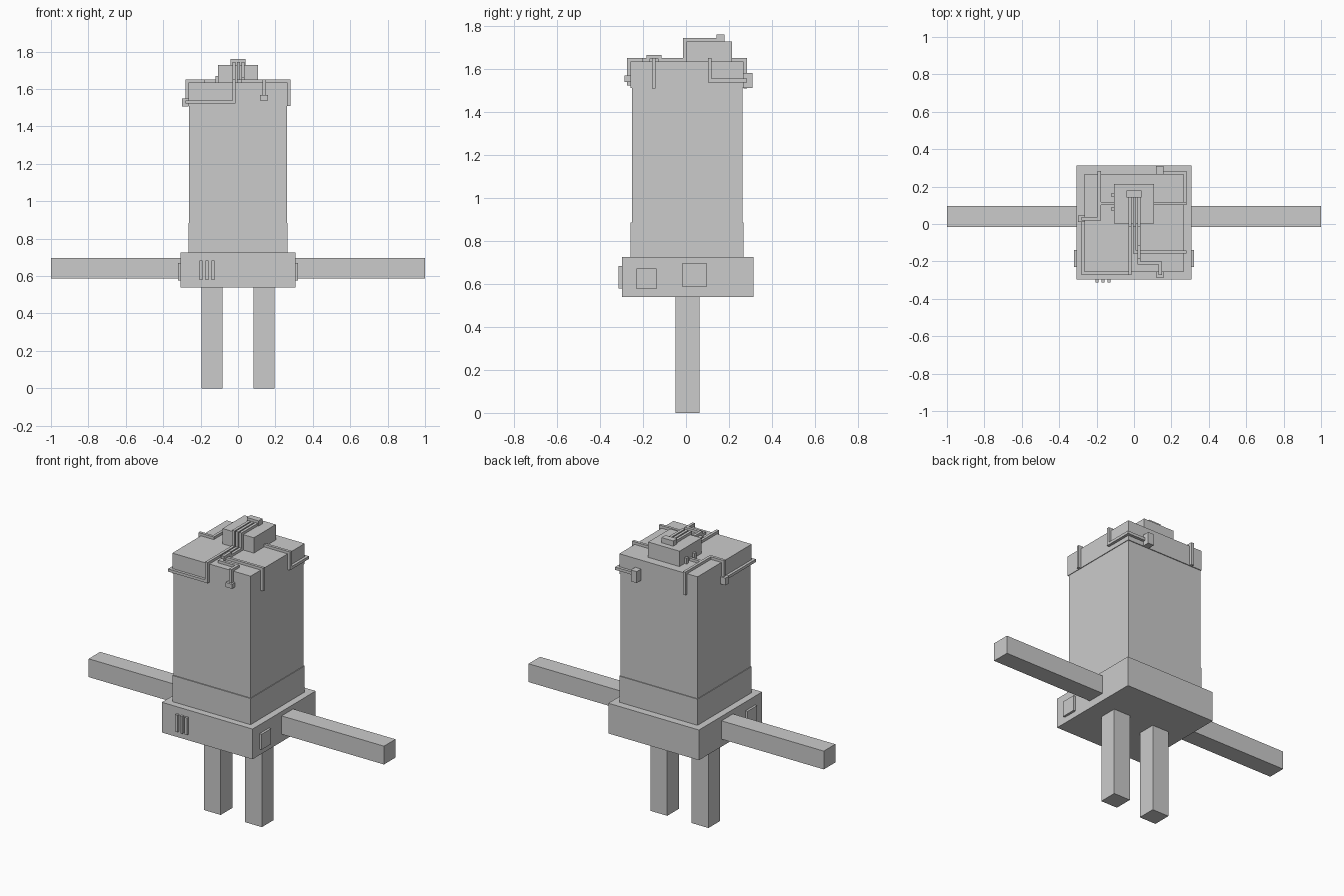
import bpy, bmesh
from mathutils import Vector

if "Cube" in bpy.data.objects:
    bpy.data.objects.remove(bpy.data.objects["Cube"])

T = 0.0085          # half thickness of a wire


def add_boxes(name, boxes):
    """One object made of axis-aligned boxes given as (min corner, max corner)."""
    bm = bmesh.new()
    for lo, hi in boxes:
        lo, hi = Vector(lo), Vector(hi)
        vs = bmesh.ops.create_cube(bm, size=1)["verts"]
        for v in vs:
            v.co = Vector([(lo[i] + hi[i]) / 2 + v.co[i] * (hi[i] - lo[i]) for i in range(3)])
    mesh = bpy.data.meshes.new(name)
    bm.to_mesh(mesh)
    bm.free()
    ob = bpy.data.objects.new(name, mesh)
    bpy.context.collection.objects.link(ob)
    return ob


def box(name, x, y, z):
    return add_boxes(name, [((x[0], y[0], z[0]), (x[1], y[1], z[1]))])


def pair(name, x, y, z):
    """The same box on the right and mirrored on the left."""
    box("right_" + name, x, y, z)
    box("left_" + name, (-x[1], -x[0]), y, z)


def wire(name, points):
    """Square wire that follows axis-aligned points."""
    boxes = []
    for a, b in zip(points, points[1:]):
        lo = [min(p, q) - T for p, q in zip(a, b)]
        hi = [max(p, q) + T for p, q in zip(a, b)]
        boxes.append((lo, hi))
    return add_boxes(name, boxes)


# Main body
box("hip_block", (-0.307, 0.307), (-0.298, 0.313), (0.54, 0.725))
box("lower_collar", (-0.265, 0.265), (-0.257, 0.267), (0.725, 0.885))
box("torso", (-0.261, 0.261), (-0.251, 0.262), (0.885, 1.51))
box("lid", (-0.265, 0.265), (-0.257, 0.267), (1.51, 1.634))

# Limbs
pair("arm", (0.307, 1.0), (-0.016, 0.095), (0.586, 0.698))
pair("leg", (0.083, 0.196), (-0.049, 0.063), (0.0, 0.54))

# Side plates and front vent bars
pair("side_plate", (0.307, 0.321), (-0.23, -0.138), (0.576, 0.671))
for i in range(3):
    x = -0.198 + 0.032 * i
    box(f"vent_bar_{i + 1}", (x - 0.008, x + 0.008), (-0.314, -0.298), (0.578, 0.683))

# Control box on the lid with its connectors
box("control_box", (-0.106, 0.106), (0.002, 0.214), (1.634, 1.728))
box("wire_connector", (-0.04, 0.04), (0.142, 0.18), (1.728, 1.76))
for i, y in enumerate((0.08, 0.155)):
    box(f"side_connector_{i + 1}", (-0.12, -0.106), (y - 0.01, y + 0.01), (1.634, 1.67))

# Wire levels on the box top, lid top and lid faces
UP, TOP, HOP = 1.7355, 1.6415, 1.6565
SIDE, FRONT, BACK, FACE = 0.273, -0.2655, 0.2755, -0.005


def drop(x):
    """Shared run from the connector over the front of the control box."""
    return [(x, 0.145, UP), (x, FACE, UP), (x, FACE, TOP)]


wire("front_left_wire", drop(-0.022) + [
    (-0.022, FRONT, TOP), (-0.022, FRONT, 1.531),
    (-SIDE, FRONT, 1.531), (-SIDE, 0.02, 1.531)])
wire("right_front_wire", drop(0.002) + [
    (0.002, -0.15, TOP), (SIDE, -0.15, TOP), (SIDE, -0.15, 1.517)])
wire("front_right_wire", drop(0.026) + [
    (0.026, -0.122, TOP), (0.026, -0.122, HOP), (0.026, -0.176, HOP),
    (0.026, -0.176, TOP), (0.026, -0.208, TOP), (0.14, -0.208, TOP),
    (0.14, FRONT, TOP), (0.14, FRONT, 1.56)])
wire("right_back_wire", [
    (0.1, 0.11, TOP), (SIDE, 0.11, TOP), (SIDE, 0.11, 1.546),
    (SIDE, BACK, 1.546), (0.14, BACK, 1.546)])
wire("left_link_wire", [(-0.1, 0.11, TOP), (-0.186, 0.11, TOP)])
wire("left_back_wire", [
    (-SIDE, 0.028, 1.54), (-SIDE, 0.028, TOP), (-0.186, 0.028, TOP),
    (-0.186, BACK, TOP), (-0.186, BACK, 1.517)])

# Small sensors at the wire ends
box("front_sensor", (0.117, 0.16), (-0.287, -0.257), (1.54, 1.568))
box("left_sensor", (-0.299, -0.265), (0.01, 0.045), (1.506, 1.55))
box("back_sensor", (0.117, 0.157), (0.267, 0.31), (1.51, 1.58))
